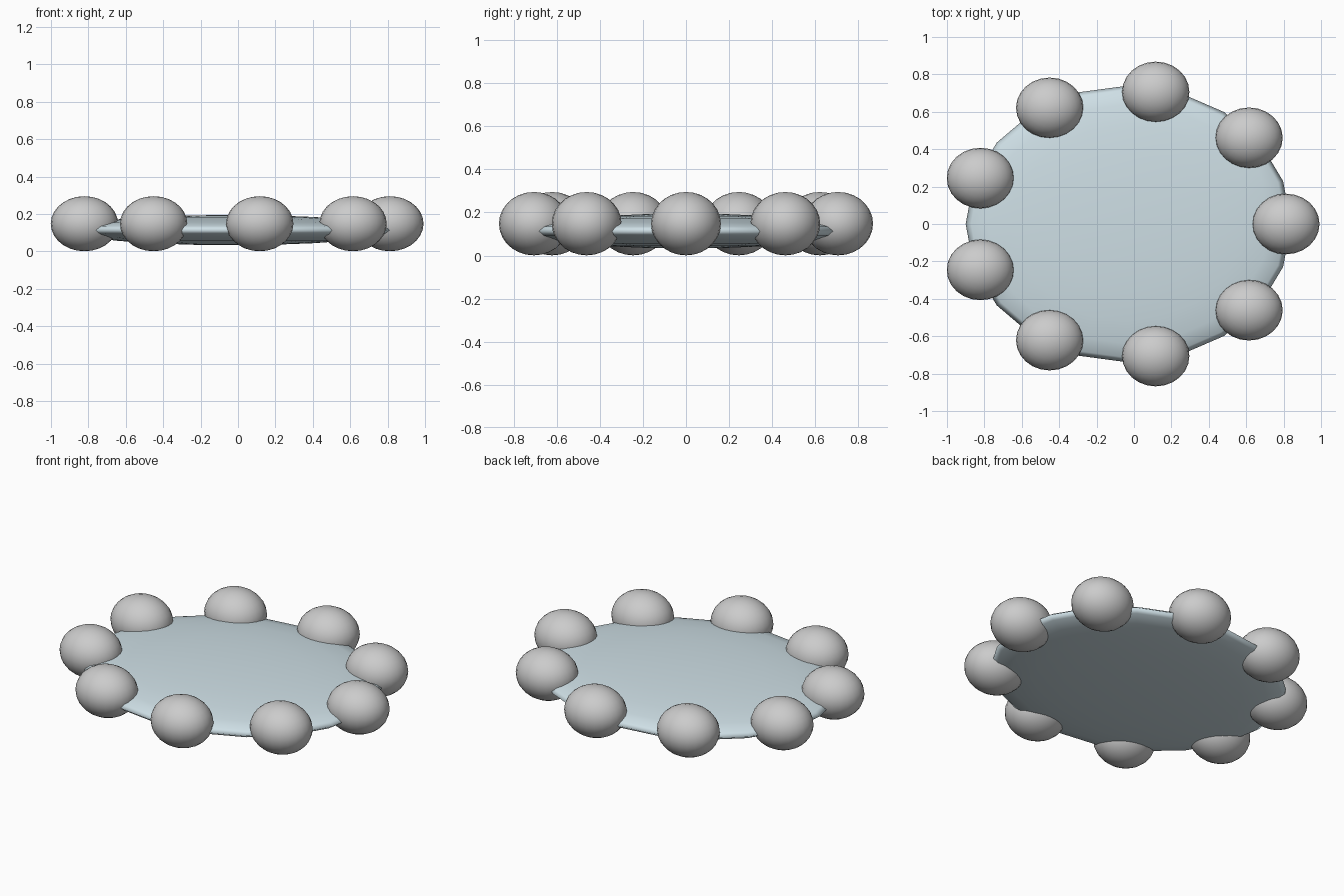
import bpy
from math import sin, cos, radians

if "Cube" in bpy.data.objects:
    bpy.data.objects.remove(bpy.data.objects["Cube"])


def ellipsoid(name, loc, size, segments, rings):
    bpy.ops.mesh.primitive_uv_sphere_add(segments=segments, ring_count=rings, radius=1, location=loc)
    ob = bpy.context.object
    ob.name = name
    ob.scale = size
    bpy.ops.object.transform_apply(location=False, rotation=False, scale=True)
    bpy.ops.object.shade_smooth()
    return ob


CENTRE_X = -0.03

# Flattened pool of water
water = ellipsoid("water", (CENTRE_X, 0, 0.114), (0.87, 0.74, 0.081), 20, 12)
mat = bpy.data.materials.new("water_blue")
mat.diffuse_color = (0.62, 0.74, 0.79, 1)
mat.use_nodes = True
mat.node_tree.nodes["Principled BSDF"].inputs["Base Color"].default_value = mat.diffuse_color
water.data.materials.append(mat)

# Ring of rounded stones around the rim
for i in range(9):
    a = radians(40 * i)
    ellipsoid(f"rim_stone_{i + 1}",
              (CENTRE_X + 0.842 * cos(a), 0.717 * sin(a), 0.148),
              (0.18, 0.162, 0.147), 24, 14)
